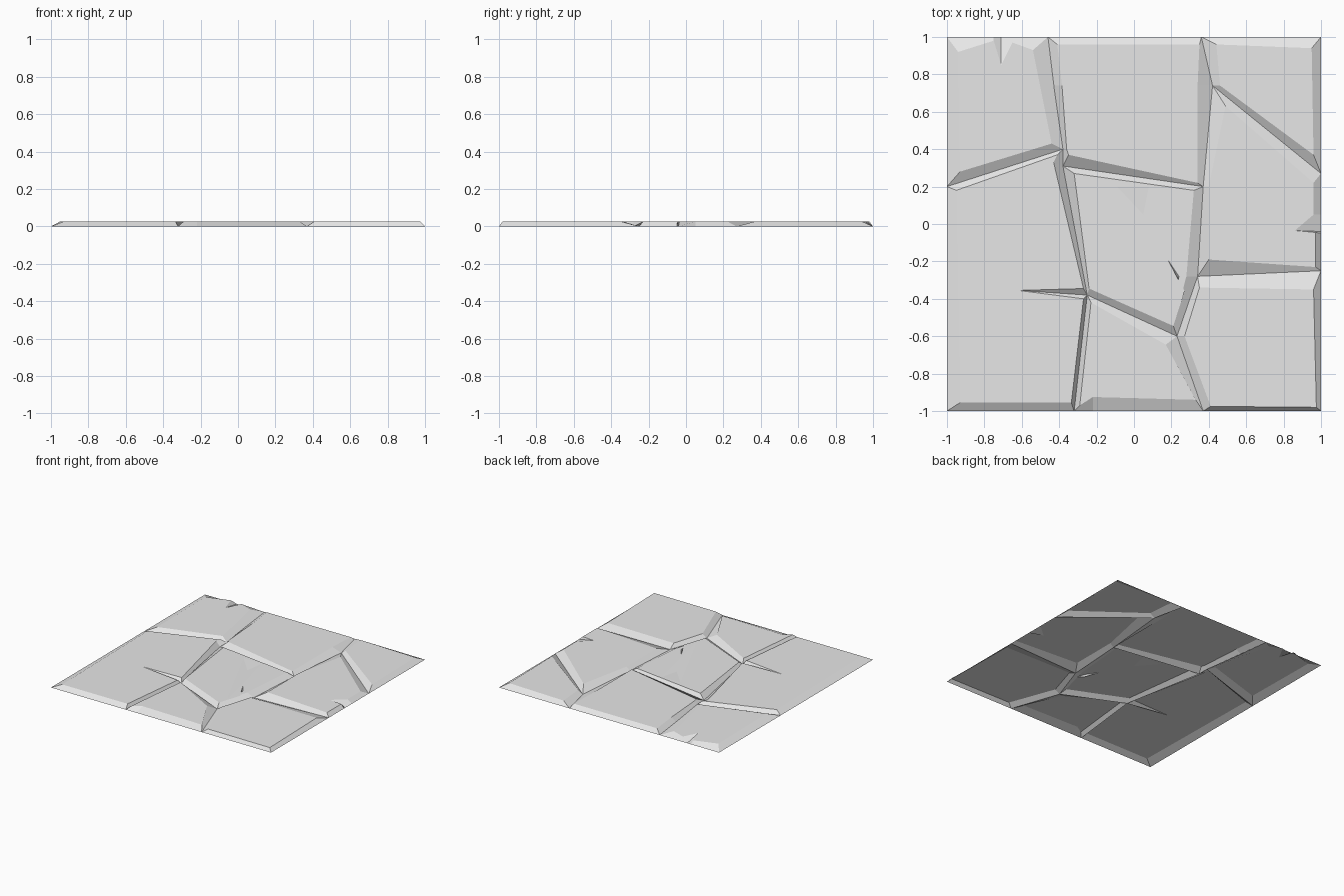
import bpy
import bmesh
from mathutils import Vector

cube = bpy.data.objects.get("Cube")
if cube:
    bpy.data.objects.remove(cube, do_unlink=True)

TOP = 0.027

stone = bpy.data.materials.new("light_grey_stone")
stone.use_nodes = True
colour = (0.8, 0.8, 0.8, 1)
stone.diffuse_color = colour
stone.node_tree.nodes["Principled BSDF"].inputs["Base Color"].default_value = colour

# Joints where the cracks meet, at ground level
joint = dict(
    back_left=(-1, 1), back_a=(-.46, 1), back_b=(.36, 1), back_right=(1, 1),
    left=(-1, .2), right_a=(1, .27), right_b=(1, -.25),
    front_left=(-1, -1), front_a=(-.32, -1), front_b=(.37, -1), front_right=(1, -1),
    fork_nw=(-.38, .4), fork_w=(-.38, .31), fork_ne=(.42, .74), fork_e=(.37, .2),
    fork_se=(.34, -.28), fork_s=(.23, -.6), fork_sw=(-.25, -.38))


def build_slab(name, corners, dents=()):
    """Open slab: flat top, sloping sides, and sunken dents in the top.

    A corner is (ground point, top x, top y). The ground point is a joint name,
    a pair, or None for a crack tip that stays at the top.
    """
    bm = bmesh.new()
    ground, top = [], []
    for foot, x, y in corners:
        upper = bm.verts.new((x, y, TOP))
        top.append(upper)
        if foot is None:
            ground.append(upper)
        else:
            ground.append(bm.verts.new((*joint.get(foot, foot), 0)))

    # Sloping sides
    count = len(corners)
    for i in range(count):
        j = (i + 1) % count
        ring = list(dict.fromkeys((ground[i], ground[j], top[j], top[i])))
        bm.faces.new(ring)
    rim = [bm.edges.get((top[i], top[(i + 1) % count])) for i in range(count)]

    # Dents: a sunken point joined to its outline
    for outline, (px, py), depth in dents:
        loop = [bm.verts.new((x, y, TOP)) for x, y in outline]
        pit = bm.verts.new((px, py, TOP - depth))
        for i, v in enumerate(loop):
            bm.faces.new((loop[i - 1], v, pit))
            rim.append(bm.edges.get((loop[i - 1], v)))

    # Flat top
    bmesh.ops.triangle_fill(bm, edges=rim, use_beauty=True, normal=Vector((0, 0, 1)))
    bmesh.ops.remove_doubles(bm, verts=bm.verts, dist=0.0001)
    for face in bm.faces:
        face.normal_update()
        if face.normal.z < 0:
            face.normal_flip()

    mesh = bpy.data.meshes.new(name)
    bm.to_mesh(mesh)
    bm.free()
    mesh.materials.append(stone)
    slab = bpy.data.objects.new(name, mesh)
    bpy.context.collection.objects.link(slab)


# Back row
build_slab("back_left_slab", [
    ("back_left", -.94, .92), ("left", -.93, .28), ("fork_nw", -.44, .43),
    ("back_a", -.54, .93), ((-.65, 1), -.65, .97), ((-.71, 1), -.71, .85),
    ((-.75, 1), -.75, .98)])

build_slab("back_middle_slab", [
    ("back_a", -.41, .96), ((-.43, .74), -.385, .74), ("fork_nw", -.36, .4),
    ("fork_w", -.35, .37), ("fork_e", .34, .22), ("fork_ne", .34, .74),
    ("back_b", .35, .96)])

build_slab("back_right_slab", [
    ("back_b", .44, .96), ("fork_ne", .46, .74), ("right_a", .96, .37),
    ("back_right", .95, .94)])

# Middle row, with a crack running into the left slab
build_slab("left_slab", [
    ("left", -.95, .18), ("front_left", -.93, -.955), ("front_a", -.335, -.955),
    ("fork_sw", -.27, -.4), (None, -.62, -.355), ("fork_sw", -.27, -.345),
    ("fork_w", -.43, .33), ("fork_nw", -.41, .37)])

build_slab("centre_slab", [
    ("fork_w", -.32, .27), ("fork_sw", -.24, -.345), ("fork_s", .21, -.545),
    ("fork_se", .28, -.28), ("fork_e", .32, .18)],
    dents=[
        (((-.09, .2), (.08, .2), (.23, -.48)), (.05, .05), .005),
        (((.18, -.19), (.24, -.28), (.27, -.36)), (.24, -.3), .015)])

build_slab("right_slab", [
    ("fork_ne", .49, .63), ("fork_e", .4, .2), ("fork_se", .4, -.19),
    ("right_b", .97, -.23), ((1, -.05), .97, -.045), ((1, -.04), .86, -.035),
    ((1, .05), .96, .05), ("right_a", .96, .22)])

# Front row
build_slab("front_middle_slab", [
    ("fork_sw", -.23, -.42), ("front_a", -.29, -.97), ((-.22, -1), -.22, -.925),
    ("front_b", .33, -.94), ("fork_s", .17, -.645)])

build_slab("front_right_slab", [
    ("fork_se", .35, -.34), ("fork_s", .27, -.6), ("front_b", .41, -.975),
    ("front_right", .975, -.98), ("right_b", .96, -.35)])
